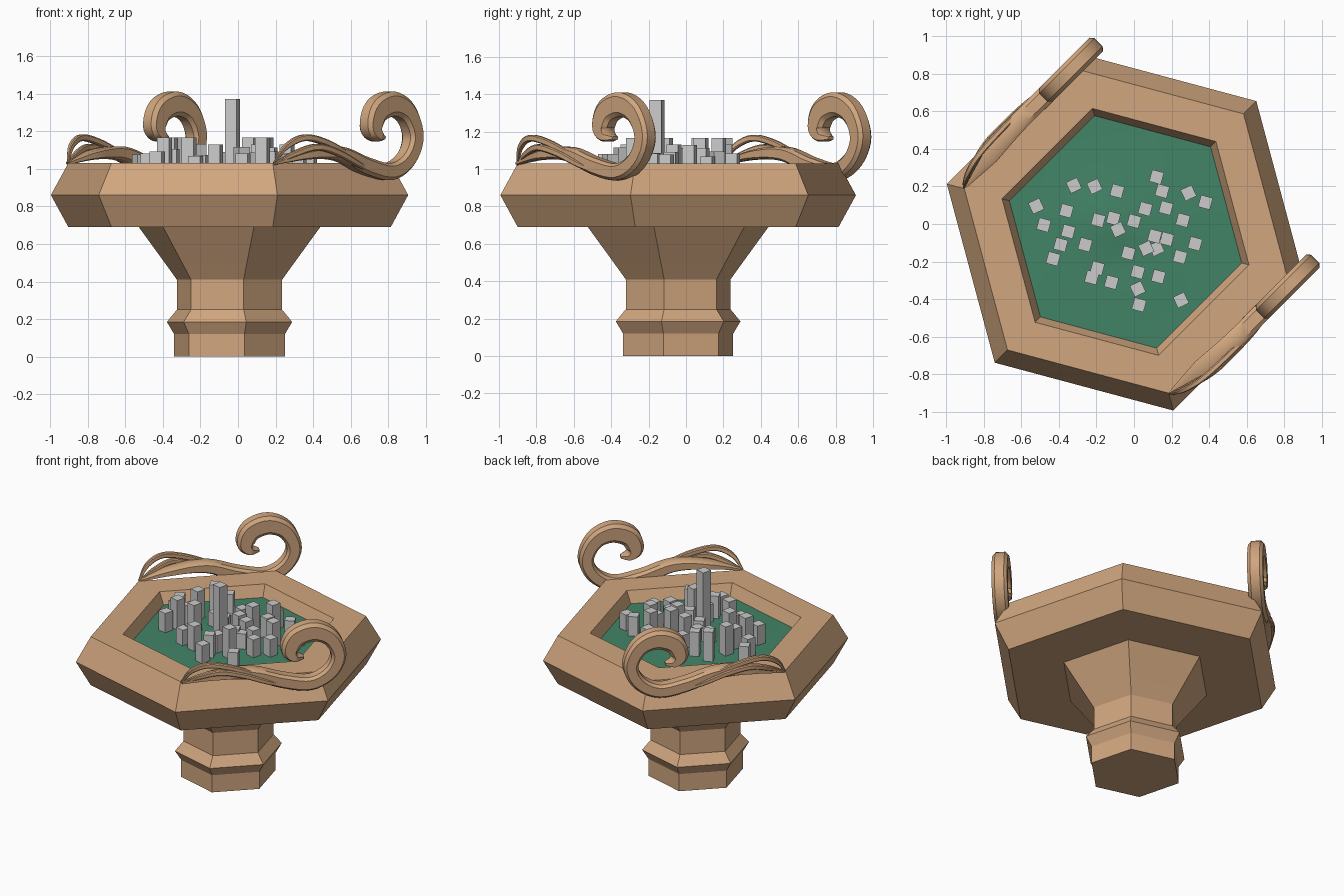
import bpy, bmesh, math, random
from mathutils import Vector

if "Cube" in bpy.data.objects:
    bpy.data.objects.remove(bpy.data.objects["Cube"])

random.seed(4)
CX, CY = -0.045, -0.042


def mat(name, rgb):
    m = bpy.data.materials.new(name)
    m.diffuse_color = (*rgb, 1)
    m.use_nodes = True
    m.node_tree.nodes["Principled BSDF"].inputs["Base Color"].default_value = m.diffuse_color
    return m


WOOD = mat("warm wood", (0.63, 0.38, 0.21))
GREEN = mat("grass green", (0.055, 0.23, 0.135))
GREY = mat("stone grey", (0.60, 0.60, 0.60))


def make(name, bm, material, smooth=None):
    bmesh.ops.recalc_face_normals(bm, faces=bm.faces)
    me = bpy.data.meshes.new(name)
    bm.to_mesh(me)
    bm.free()
    ob = bpy.data.objects.new(name, me)
    bpy.context.collection.objects.link(ob)
    me.materials.append(material)
    if smooth:
        bpy.ops.object.select_all(action='DESELECT')
        ob.select_set(True)
        bpy.context.view_layer.objects.active = ob
        bpy.ops.object.shade_smooth_by_angle(angle=math.radians(smooth))
    return ob


def loft(bm, rings):
    """Bridge closed rings of points in order and cap both ends."""
    vs = [[bm.verts.new(p) for p in r] for r in rings]
    n = len(vs[0])
    for a, b in zip(vs, vs[1:]):
        for i in range(n):
            bm.faces.new((a[i], a[(i + 1) % n], b[(i + 1) % n], b[i]))
    bm.faces.new(vs[0])
    bm.faces.new(vs[-1])


def hexagon(r, z):
    return [(CX + r * math.cos(math.radians(45 + 60 * i)),
             CY + r * math.sin(math.radians(45 + 60 * i)), z) for i in range(6)]


# Hexagonal pedestal and recessed basin, one profile each
bm = bmesh.new()
loft(bm, [hexagon(r, z) for r, z in
          [(.305, 0), (.305, .12), (.345, .185), (.29, .25), (.29, .41),
           (.357, .5), (.50, .69)]])
make("pedestal", bm, WOOD)
bm = bmesh.new()
loft(bm, [hexagon(r, z) for r, z in
          [(.888, .69), (.984, .86), (.888, 1.03), (.68, 1.03), (.635, .94)]])
make("basin", bm, WOOD)


# Gently mounded ground inside the basin
def ground_z(x, y):
    f = max(0, 1 - math.hypot(x - CX, y - CY) / .55)
    hill = math.exp(-((x + .2) ** 2 + (y - .06) ** 2) / .03)
    dip = math.exp(-((x + .1) ** 2 + (y + .22) ** 2) / .015)
    return .952 + f * (.02 + .02 * hill - .015 * dip)


bm = bmesh.new()
prev = [bm.verts.new((CX, CY, ground_z(CX, CY)))] * 24
for k in range(1, 9):
    corners = [Vector(p) for p in hexagon(.64 * k / 8, 0)]
    ring = []
    for i in range(24):
        p = corners[i // 4].lerp(corners[(i // 4 + 1) % 6], (i % 4) / 4)
        ring.append(bm.verts.new((p.x, p.y, ground_z(p.x, p.y))))
    for i in range(24):
        j = (i + 1) % 24
        if k == 1:
            bm.faces.new((prev[0], ring[i], ring[j]))
        else:
            bm.faces.new((prev[i], ring[i], ring[j], prev[j]))
    prev = ring
make("ground", bm, GREEN, 40)

# Block buildings, grouped by roof height
TOWERS = {
    1.37: [(-.03, -.155)],
    1.165: [(-.39, -.11), (-.36, .07), (-.32, .205), (-.26, -.11), (.06, .08),
            (.15, .175), (.13, -.28)],
    1.12: [(-.35, -.04), (-.21, .20), (.17, .085), (.02, -.345), (.11, -.065),
           (.0, .015), (-.12, -.31), (.26, .02)],
    1.08: [(-.09, .175), (.12, .25), (.29, .165), (.38, .115), (-.52, .095),
           (-.48, -.005), (-.19, .02), (-.11, .03), (-.085, -.03), (-.43, -.185),
           (.065, -.13), (.175, -.08), (.12, -.13), (.245, -.175), (.325, -.105),
           (-.195, -.235), (-.225, -.285), (.02, -.255), (.027, -.43), (.25, -.405)],
}
bm = bmesh.new()
for top, spots in TOWERS.items():
    for x, y in spots:
        a0 = math.radians(random.choice((-15, -15, 25)) + 45)
        h = top + (random.uniform(-.015, .015) if top < 1.15 else 0)
        loft(bm, [[(x + .046 * math.cos(a0 + i * math.pi / 2),
                    y + .046 * math.sin(a0 + i * math.pi / 2), z) for i in range(4)]
                  for z in (.94, h)])
make("buildings", bm, GREY)


# Carved scrolls: swept ribbons, each point is (along edge, outward, height, thickness)
def spline(pts, steps):
    P = [Vector(p) for p in pts]
    P = [2 * P[0] - P[1]] + P + [2 * P[-1] - P[-2]]
    out = []
    for a, b, c, d in zip(P, P[1:], P[2:], P[3:]):
        for k in range(steps):
            t = k / steps
            out.append(.5 * (2 * b + (c - a) * t + (2 * a - 5 * b + 4 * c - d) * t * t
                             + (3 * b - a - 3 * c + d) * t ** 3))
    return out + [P[-2]]


def ribbon(name, pts, width, side):
    path = spline(pts, 5)
    rings = []
    for i, p in enumerate(path):
        q0, q1 = path[max(i - 1, 0)], path[min(i + 1, len(path) - 1)]
        ds, dz = q1[0] - q0[0], q1[2] - q0[2]
        L = math.hypot(ds, dz) or 1
        t = p[3] / 2
        w = width / 2 * min(1, p[3] / .05)
        ring = []
        for a, b in [(-1, -.65), (-.6, -1), (.6, -1), (1, -.65),
                     (1, .65), (.6, 1), (-.6, 1), (-1, .65)]:
            s, z = p[0] - dz / L * b * t, p[2] + ds / L * b * t
            n = (p[1] + a * w) * side
            ring.append((CX + (s - n) * math.sqrt(.5), CY + (s + n) * math.sqrt(.5), z))
        rings.append(ring)
    bm = bmesh.new()
    loft(bm, rings)
    make(name, bm, WOOD, 35)


SPINE = [(-.435, .78, 1.03, .015), (-.22, .80, 1.075, .05), (0, .815, 1.08, .075),
         (.2, .815, 1.015, .09), (.38, .815, .985, .09), (.51, .815, 1.05, .09),
         (.565, .815, 1.17, .095), (.51, .815, 1.295, .11), (.40, .815, 1.345, .13),
         (.29, .815, 1.31, .13), (.25, .815, 1.225, .11), (.28, .815, 1.175, .06),
         (.34, .815, 1.165, .02)]
LEAF_HIGH = [(-.44, .775, 1.03, .012), (-.38, .81, 1.12, .03), (-.275, .84, 1.165, .035),
             (-.13, .85, 1.14, .035), (.03, .85, 1.08, .03), (.18, .83, 1.02, .015)]
LEAF_LOW = [(-.44, .775, 1.025, .012), (-.33, .82, 1.08, .03), (-.2, .855, 1.115, .035),
            (-.05, .86, 1.085, .035), (.12, .855, 1.02, .03), (.28, .83, .97, .015)]
for side, label in ((1, "back"), (-1, "front")):
    ribbon(label + "_scroll", SPINE, .10, side)
    ribbon(label + "_upper_leaf", LEAF_HIGH, .045, side)
    ribbon(label + "_lower_leaf", LEAF_LOW, .05, side)
